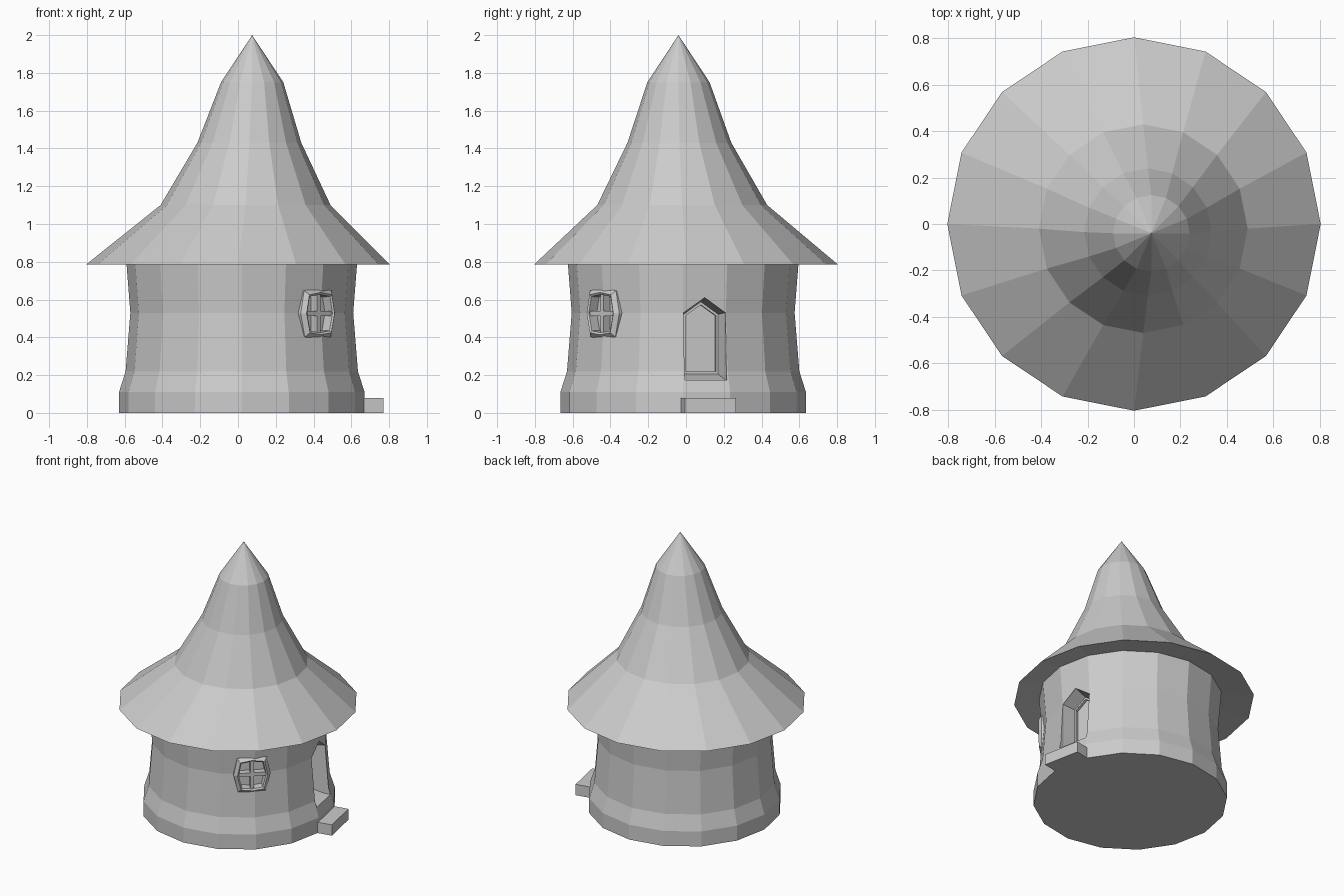
import bpy, bmesh
from math import cos, sin, radians, tau
from mathutils import Vector

if "Cube" in bpy.data.objects:
    bpy.data.objects.remove(bpy.data.objects["Cube"])

SIDES = 16
CX, CY = 0.02, -0.015          # wall axis


def loft(name, rings, smooth=False):
    """Closed solid through rings of equal count; a one-point ring makes a tip."""
    bm = bmesh.new()
    vs = [[bm.verts.new(p) for p in r] for r in rings]
    for a, b in zip(vs, vs[1:]):
        n = len(a)
        for i in range(n):
            j = (i + 1) % n
            bm.faces.new((a[i], a[j], b[0]) if len(b) == 1 else (a[i], a[j], b[j], b[i]))
    for r in (vs[0], vs[-1]):
        if len(r) > 2:
            bm.faces.new(r)
    return finish(name, bm)


def finish(name, bm):
    bmesh.ops.recalc_face_normals(bm, faces=bm.faces)
    me = bpy.data.meshes.new(name)
    bm.to_mesh(me)
    bm.free()
    ob = bpy.data.objects.new(name, me)
    bpy.context.collection.objects.link(ob)
    return ob


def ring(x, y, z, r):
    return [(x + r * cos(tau * i / SIDES), y + r * sin(tau * i / SIDES), z) for i in range(SIDES)]


def facing(angle):
    """Map (sideways u, height z, distance d) on a wall direction to world space."""
    a = radians(angle)
    n, t = Vector((cos(a), sin(a), 0)), Vector((-sin(a), cos(a), 0))
    return lambda u, z, d: Vector((CX, CY, z)) + n * d + t * u


def cut(target, cutter):
    m = target.modifiers.new(cutter.name, 'BOOLEAN')
    m.operation, m.solver, m.object = 'DIFFERENCE', 'EXACT', cutter
    cutter.hide_render = True
    cutter.hide_set(True)


# Round wall with flared foot
wall = loft("wall", [ring(CX, CY, z, r) for z, r in
                     [(0, .65), (.11, .65), (.22, .615), (.53, .59), (.785, .61), (.83, .613)]])

# Leaning witch-hat style roof, slightly hollow underneath
loft("roof", [ring(0.02, -0.015, .815, .60), ring(0, 0, .785, .805), ring(.04, -.02, 1.1, .45),
              ring(.06, -.035, 1.43, .275), ring(.075, -.04, 1.75, .165), [(.075, -.04, 2.0)]])

# Door recess with tapering jambs and a sunken panel
door = facing(11.25)


def door_ring(d, w, bottom, shoulder, peak):
    pts = [(-w, bottom), (w, bottom), (w, shoulder), (0, peak), (-w, shoulder)]
    return [door(u, z, d) for u, z in pts]


cut(wall, loft("door_cutter", [door_ring(.75, .113, .175, .53, .61),
                               door_ring(.575, .113, .175, .53, .61),
                               door_ring(.48, .093, .205, .522, .588),
                               door_ring(.48, .081, .22, .515, .572),
                               door_ring(.46, .081, .22, .515, .572)]))

# Doorstep
loft("doorstep", [[door(u, z, d) for u, d in
                   [(-.138, .53), (.138, .53), (.138, .738), (-.138, .738)]] for z in (0, .08)])

# Window frame: bevelled eight-sided ring around a recess
win = facing(-46.5)
WZ = .527
OUTLINE = [(0, .135), (.1, .12), (.125, 0), (.095, -.125), (0, -.138),
           (-.095, -.125), (-.125, 0), (-.1, .12)]


def win_ring(d, s):
    return [win(u * s, WZ + z * s, d) for u, z in OUTLINE]


cut(wall, loft("window_cutter", [win_ring(.7, .78), win_ring(.545, .74)]))

bm = bmesh.new()
loops = [[bm.verts.new(p) for p in win_ring(d, s)] for d, s in
         [(.54, 1), (.585, 1), (.607, .82), (.6, .74), (.54, .72)]]
for k in range(len(loops)):
    a, b = loops[k], loops[(k + 1) % len(loops)]
    for i in range(8):
        j = (i + 1) % 8
        bm.faces.new((a[i], a[j], b[j], b[i]))
finish("window_frame", bm)

# Window crossbars
for name, hu, hz in (("upright_bar", .013, .103), ("cross_bar", .094, .013)):
    loft("window_" + name, [[win(u, WZ + z, d) for u, z in
                             [(-hu, -hz), (hu, -hz), (hu, hz), (-hu, hz)]] for d in (.535, .592)])
